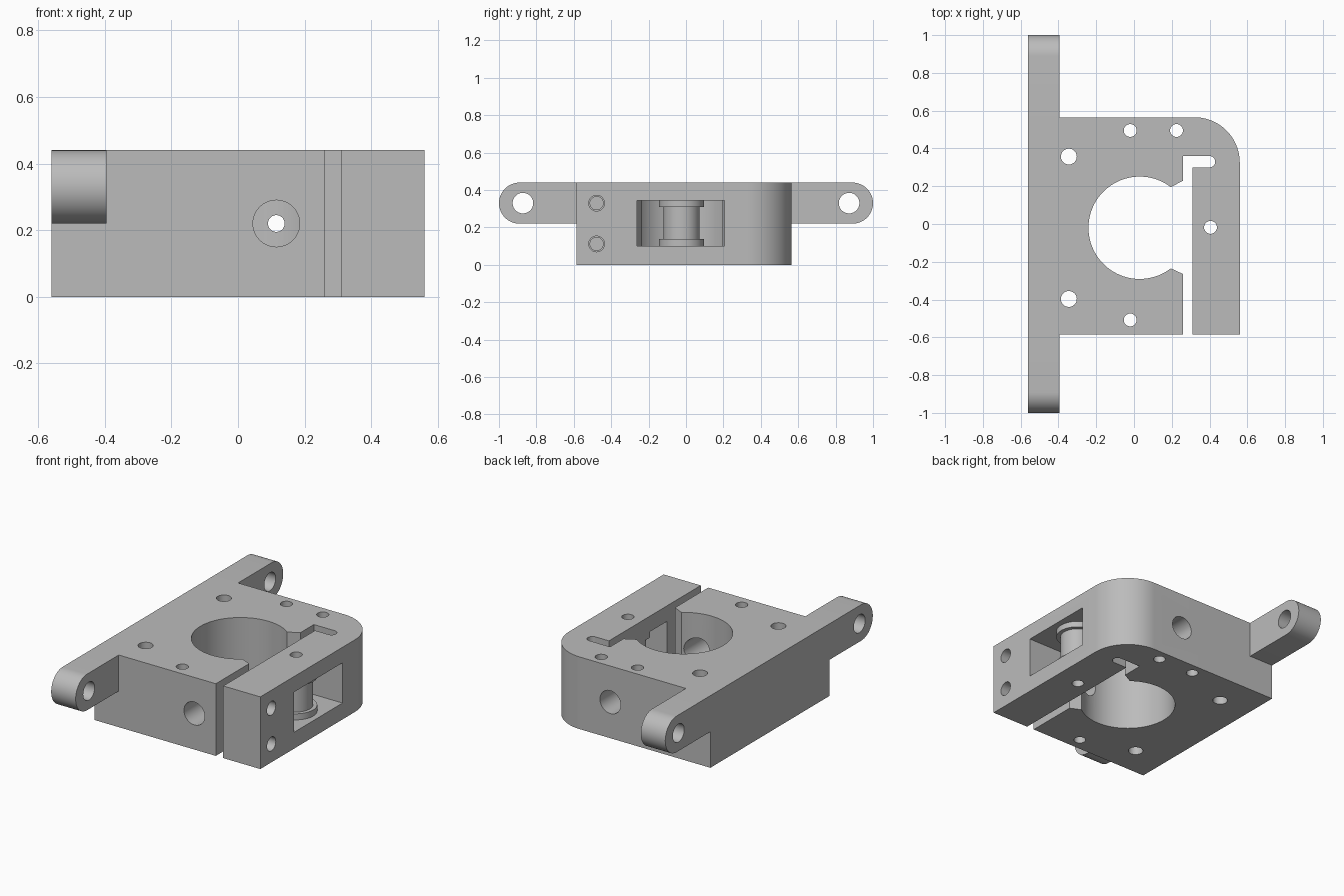
import bpy, bmesh, math
from mathutils import Vector, Matrix

if "Cube" in bpy.data.objects:
    bpy.data.objects.remove(bpy.data.objects["Cube"])

grey = bpy.data.materials.new("plain grey")
grey.diffuse_color = (0.5, 0.5, 0.5, 1)
grey.use_nodes = True
grey.node_tree.nodes["Principled BSDF"].inputs["Base Color"].default_value = grey.diffuse_color


def add_object(name, bm):
    bmesh.ops.recalc_face_normals(bm, faces=bm.faces)
    mesh = bpy.data.meshes.new(name)
    bm.to_mesh(mesh)
    bm.free()
    mesh.materials.append(grey)
    obj = bpy.data.objects.new(name, mesh)
    bpy.context.collection.objects.link(obj)
    return obj


def prism(name, points, direction):
    """Extrude a closed loop of 3D points."""
    bm = bmesh.new()
    face = bm.faces.new([bm.verts.new(p) for p in points])
    ext = bmesh.ops.extrude_face_region(bm, geom=[face], use_keep_orig=True)
    verts = [g for g in ext["geom"] if isinstance(g, bmesh.types.BMVert)]
    bmesh.ops.translate(bm, verts=verts, vec=direction)
    return add_object(name, bm)


def rod(name, start, end, radius, sides=48):
    """Cylinder between two points."""
    start, end = Vector(start), Vector(end)
    axis = end - start
    mat = Matrix.Translation((start + end) / 2) @ axis.to_track_quat('Z', 'Y').to_matrix().to_4x4()
    bm = bmesh.new()
    bmesh.ops.create_cone(bm, cap_ends=True, segments=sides, radius1=radius,
                          radius2=radius, depth=axis.length, matrix=mat)
    return add_object(name, bm)


def combine(target, tool, operation):
    """Apply a boolean and drop the tool object."""
    mod = target.modifiers.new("boolean", 'BOOLEAN')
    mod.operation = operation
    mod.solver = 'EXACT'
    mod.object = tool
    bpy.context.view_layer.objects.active = target
    bpy.ops.object.modifier_apply(modifier=mod.name)
    bpy.data.objects.remove(tool)


def arc(cx, cy, r, a0, a1, n):
    return [(cx + r * math.cos(a0 + (a1 - a0) * i / n),
             cy + r * math.sin(a0 + (a1 - a0) * i / n)) for i in range(n + 1)]


# Clamp body: block with rounded corner, open bore and hooked slot
H = 0.44
half = math.pi / 2
mouth = math.atan2(0.215, 0.165)
outline = [(-0.56, -0.585), (0.26, -0.585), (0.26, -0.265)]
outline += arc(0.03, -0.02, 0.271, -mouth, mouth - 2 * math.pi, 72)
outline += [(0.26, 0.23), (0.26, 0.36)]
outline += arc(0.40, 0.33, 0.03, half, -half, 16)
outline += [(0.31, 0.30), (0.31, -0.585), (0.56, -0.585)]
outline += arc(0.32, 0.565 - 0.24, 0.24, 0, half, 24)
outline += [(-0.56, 0.565)]
body = prism("clamp_body", [(x, y, 0) for x, y in outline], (0, 0, H))

# Mounting bar with round ends
ends = arc(0.89, 0.33, 0.11, -half, half, 24) + arc(-0.89, 0.33, 0.11, half, 3 * half, 24)
bar = prism("mounting_bar", [(-0.56, y, z) for y, z in ends], (0.165, 0, 0))
combine(body, bar, 'UNION')

# Arm window, leaving the flanged spool standing inside
loop = [(0.28, -0.262, 0.10), (0.28, 0.207, 0.10), (0.28, 0.207, 0.345), (0.28, -0.262, 0.345)]
window = prism("window_cutter", loop, (0.4, 0, 0))
px, py = 0.405, -0.024
for z0, z1, r in ((0.02, 0.42, 0.097), (0.02, 0.137, 0.12), (0.309, 0.42, 0.12)):
    combine(window, rod("spool", (px, py, z0), (px, py, z1), r, 64), 'DIFFERENCE')
combine(body, window, 'DIFFERENCE')

# Vertical holes
for x, y, r in ((-0.345, 0.357, 0.042), (-0.345, -0.397, 0.042), (-0.02, 0.495, 0.034),
                (0.225, 0.495, 0.034), (-0.02, -0.508, 0.034), (0.405, -0.018, 0.034)):
    combine(body, rod("hole", (x, y, -0.1), (x, y, 0.6), r), 'DIFFERENCE')

# Bar holes
for y in (-0.872, 0.872):
    combine(body, rod("hole", (-0.7, y, 0.33), (-0.2, y, 0.33), 0.055), 'DIFFERENCE')

# Filament path: wide at front, stepped at back
for y0, y1, r in ((-0.7, -0.1, 0.07), (0.36, 0.7, 0.07), (0.1, 0.4, 0.025)):
    combine(body, rod("hole", (0.115, y0, 0.22), (0.115, y1, 0.22), r), 'DIFFERENCE')

# Clamp screw holes: clearance in the arm, narrower blind holes in the body
for z in (0.112, 0.33):
    for x0, x1, r in ((0.28, 0.7, 0.042), (0.05, 0.285, 0.035)):
        combine(body, rod("hole", (x0, -0.478, z), (x1, -0.478, z), r), 'DIFFERENCE')

# Smooth curved walls, keep edges sharp
bpy.ops.object.select_all(action='DESELECT')
body.select_set(True)
bpy.context.view_layer.objects.active = body
bpy.ops.object.shade_smooth_by_angle(angle=math.radians(30))
